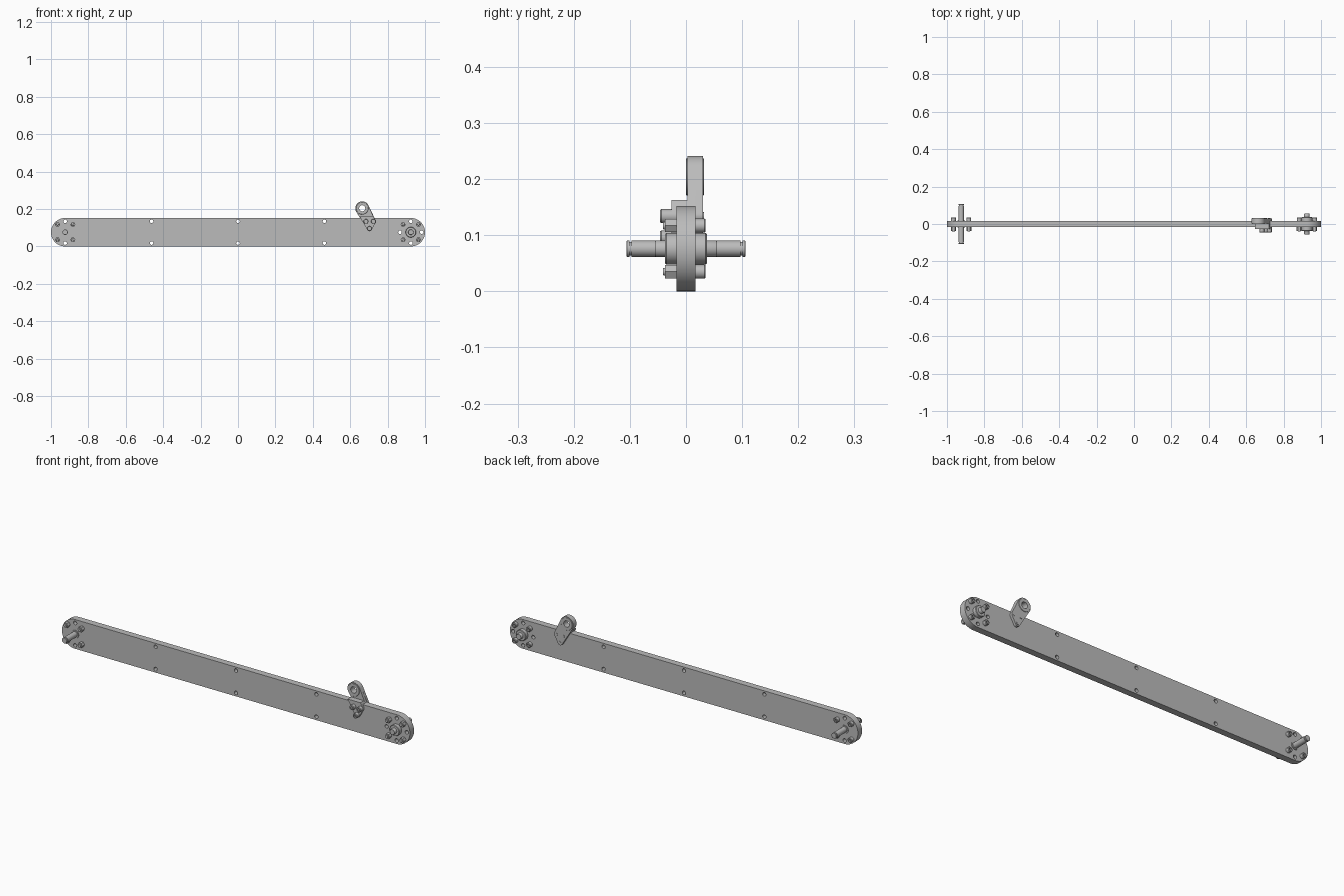
import bpy, bmesh, math
from mathutils import Matrix, Vector
from mathutils.geometry import convex_hull_2d

cube = bpy.data.objects.get("Cube")
if cube:
    bpy.data.objects.remove(cube)

steel = bpy.data.materials.new("light grey steel")
steel.use_nodes = True
GREY = (0.5, 0.5, 0.5, 1)
steel.diffuse_color = GREY
steel.node_tree.nodes["Principled BSDF"].inputs["Base Color"].default_value = GREY

R = 0.076            # end radius and mid height of the bar
END = 1 - R          # x of the end centres
HALF = 0.017         # half thickness of the bar


def finish(name, mesh):
    mesh.materials.clear()
    mesh.materials.append(steel)
    obj = bpy.data.objects.new(name, mesh)
    bpy.context.collection.objects.link(obj)
    bpy.ops.object.select_all(action="DESELECT")
    obj.select_set(True)
    bpy.context.view_layer.objects.active = obj
    bpy.ops.object.shade_smooth_by_angle(angle=math.radians(30))
    return obj


def circle(x, z, r, n=32):
    return [(x + r * math.cos(2 * math.pi * i / n), z + r * math.sin(2 * math.pi * i / n))
            for i in range(n)]


def hull(points):
    return [points[i] for i in convex_hull_2d([Vector(p) for p in points])]


def sheet(name, outline, holes, y0, y1):
    """Flat plate in the xz plane with through holes, between two depths."""
    curve = bpy.data.curves.new(name, "CURVE")
    curve.dimensions = "2D"
    curve.fill_mode = "BOTH"
    curve.extrude = (y1 - y0) / 2
    for loop in [outline] + holes:
        spline = curve.splines.new("POLY")
        spline.points.add(len(loop) - 1)
        for point, (x, z) in zip(spline.points, loop):
            point.co = (x, z, 0, 1)
        spline.use_cyclic_u = True
    temp = bpy.data.objects.new("temp", curve)
    bpy.context.collection.objects.link(temp)
    graph = bpy.context.evaluated_depsgraph_get()
    mesh = bpy.data.meshes.new_from_object(temp.evaluated_get(graph))
    bpy.data.objects.remove(temp)
    mesh.transform(Matrix.Translation((0, (y0 + y1) / 2, 0)) @ Matrix.Rotation(math.pi / 2, 4, "X"))
    bm = bmesh.new()
    bm.from_mesh(mesh)
    bmesh.ops.remove_doubles(bm, verts=bm.verts, dist=1e-5)
    bmesh.ops.recalc_face_normals(bm, faces=bm.faces)
    bm.to_mesh(mesh)
    bm.free()
    return finish(name, mesh)


def turned(name, profile, x, z, sides=32):
    """Turned part about a y axis from (radius, y) points."""
    bm = bmesh.new()
    verts = [bm.verts.new((r, y, 0)) for r, y in profile]
    edges = [bm.edges.new(pair) for pair in zip(verts, verts[1:])]
    bmesh.ops.spin(bm, geom=verts + edges, cent=(0, 0, 0), axis=(0, 1, 0),
                   angle=2 * math.pi, steps=sides)
    bmesh.ops.remove_doubles(bm, verts=bm.verts, dist=1e-5)
    bmesh.ops.recalc_face_normals(bm, faces=bm.faces)
    mesh = bpy.data.meshes.new(name)
    bm.to_mesh(mesh)
    bm.free()
    obj = finish(name, mesh)
    obj.location = (x, 0, z)
    return obj


def both_ways(half):
    """Mirror a half profile from the outer tip inwards."""
    return [(r, -y) for r, y in half] + half[::-1]


def bolt(name, x, z, front, back):
    # socket head at the back, hex nut with a thread tip at the front
    turned(name + "_head", [(0, back - 0.008), (0.006, back - 0.008), (0.006, back),
                            (0.011, back), (0.0125, back - 0.002), (0.0125, 0), (0, 0)], x, z)
    turned(name + "_nut", [(0, front), (0.0135, front), (0.0135, 0), (0, 0)], x, z, 6)
    turned(name + "_tip", [(0, front - 0.004), (0.006, front - 0.004),
                           (0.007, front - 0.002), (0.007, 0), (0, 0)], x, z, 20)


# Long bar with rounded ends and through holes
bar = hull(circle(-END, R, R, 64) + circle(END, R, R, 64))
spots = [(x, R + s * 0.058) for x in (-END, -0.462, 0, 0.462, END) for s in (-1, 1)]
spots += [(END + s * 0.058, R) for s in (-1, 1)]
sheet("bar", bar, [circle(x, z, 0.0095, 24) for x, z in spots], -HALF, HALF)

# Long shaft with ring grooves and a thin collar
turned("long_shaft", both_ways([(0, 0.106), (0.0135, 0.106), (0.0145, 0.105), (0.0145, 0.101),
                                (0.012, 0.101), (0.012, 0.097), (0.0145, 0.097)]), -END, R)
turned("shaft_collar", both_ways([(0, 0.02), (0.021, 0.02)]), -END, R)

# Short pin in a round hub
turned("short_pin", both_ways([(0, 0.055), (0.0135, 0.055), (0.0145, 0.053)]), END, R)
turned("pin_hub", both_ways([(0, 0.037), (0.026, 0.037), (0.028, 0.035)]), END, R)

# Four bolts around each end
for side, cx in (("right", -END), ("left", END)):
    for sx in (-1, 1):
        for sz in (-1, 1):
            bolt(f"{side}_end_bolt", cx + sx * 0.041, R + sz * 0.041, -0.037, 0.035)

# Lug bracket straddling the top edge
EYE = (0.664, 0.204)
TOP = 2 * R
lug_bolts = [(0.684, 0.134), (0.724, 0.134), (0.703, 0.096)]
foot = [p for x, z in lug_bolts for p in circle(x, z, 0.0135)]
eye_ring = circle(*EYE, 0.037, 48)
eye_hole = [circle(*EYE, 0.017)]
sheet("lug_arm_back", hull(eye_ring + foot), eye_hole, HALF, 0.030)
sheet("lug_arm_inner", hull(eye_ring + [(0.653, TOP), (0.728, TOP)]), eye_hole, 0.003, HALF)
shoulder = [(0.648, 0.163), (0.722, 0.163)]
sheet("lug_front_plate", hull(foot + shoulder), [], -0.026, -HALF)
sheet("lug_bridge", hull(shoulder + [(0.655, TOP), (0.728, TOP)]), [], -HALF, 0.003)

# Bushing in the lug eye, open through the middle
turned("eye_bushing", [(0.0165, 0), (0.032, 0), (0.033, 0.001), (0.033, 0.031),
                       (0.032, 0.032), (0.0165, 0.032), (0.0165, 0)], *EYE)

# Lug bolts
for x, z in lug_bolts:
    turned("lug_bolt_head", [(0, -0.040), (0.006, -0.040), (0.006, -0.046), (0.011, -0.046),
                             (0.0125, -0.044), (0.0125, -0.02), (0, -0.02)], x, z)
    turned("lug_bolt_tip", [(0, 0), (0.007, 0), (0.007, 0.032), (0, 0.032)], x, z, 20)
